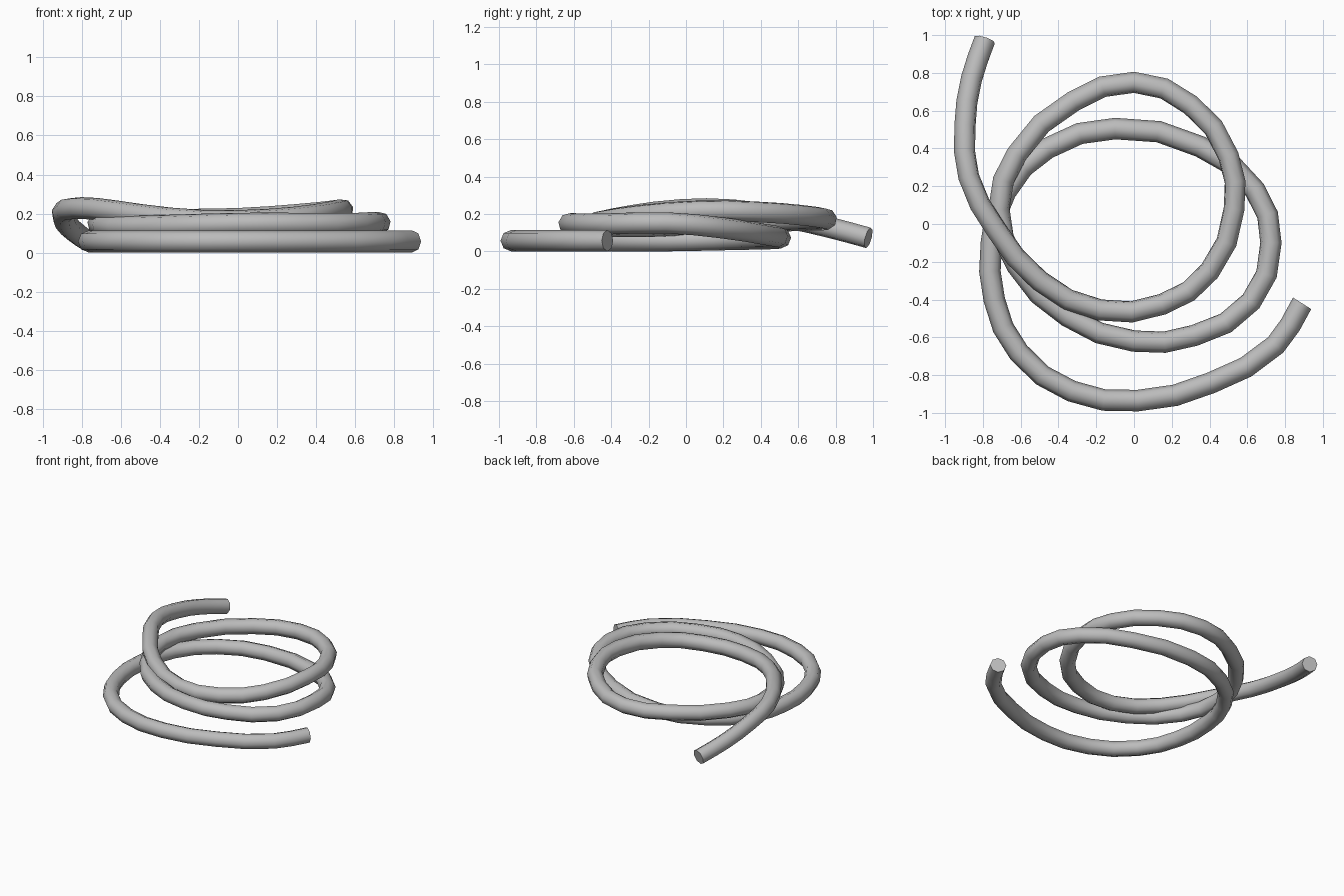
import bpy

cube = bpy.data.objects.get("Cube")
if cube:
    bpy.data.objects.remove(cube)

RADIUS = 0.057
SIDES_LEVEL = 2

# Centre line of the coil, from the low front end to the tail at the back
lower_turn = [
    (.89, -.42, .065), (.75, -.64, .065), (.41, -.84, .065), (.02, -.935, .065),
    (-.33, -.885, .065), (-.61, -.68, .065), (-.74, -.4, .065), (-.755, -.1, .065),
    (-.68, .17, .07), (-.46, .4, .075), (-.1, .505, .08),
    (.35, .41, .1),
]
middle_turn = [
    (.64, .18, .135), (.725, -.1, .16), (.62, -.41, .155), (.32, -.59, .155),
    (.0, -.62, .155), (-.35, -.49, .145), (-.62, -.22, .14), (-.715, .08, .155),
    (-.62, .37, .165), (-.32, .65, .175),
]
upper_turn = [
    (.0, .75, .18), (.3, .63, .2), (.5, .36, .22), (.53, .08, .225),
    (.4, -.25, .2), (.15, -.425, .175), (-.18, -.455, .17), (-.5, -.3, .2),
    (-.73, -.03, .232), (-.875, .25, .23), (-.895, .52, .19),
    (-.86, .77, .135), (-.79, .975, .08),
]
path = lower_turn + middle_turn + upper_turn

# Round tube swept along the centre line
curve = bpy.data.curves.new("rope_coil", "CURVE")
curve.dimensions = "3D"
curve.resolution_u = 2
curve.bevel_depth = RADIUS
curve.bevel_resolution = SIDES_LEVEL
curve.use_fill_caps = True
spline = curve.splines.new("BEZIER")
spline.bezier_points.add(len(path) - 1)
for point, position in zip(spline.bezier_points, path):
    point.co = position
    point.handle_left_type = point.handle_right_type = "AUTO"

rope = bpy.data.objects.new("rope_coil", curve)
bpy.context.collection.objects.link(rope)
bpy.ops.object.select_all(action="DESELECT")
rope.select_set(True)
bpy.context.view_layer.objects.active = rope
bpy.ops.object.convert(target="MESH")
rope = bpy.context.object

# Stand the coil on the ground
lowest = min(v.co.z for v in rope.data.vertices)
for v in rope.data.vertices:
    v.co.z -= lowest

# Plain grey colour
grey = bpy.data.materials.new("plain_grey")
grey.use_nodes = True
colour = (.5, .5, .5, 1)
grey.diffuse_color = colour
grey.node_tree.nodes["Principled BSDF"].inputs["Base Color"].default_value = colour
rope.data.materials.clear()
rope.data.materials.append(grey)

bpy.ops.object.shade_smooth_by_angle(angle=.9)
